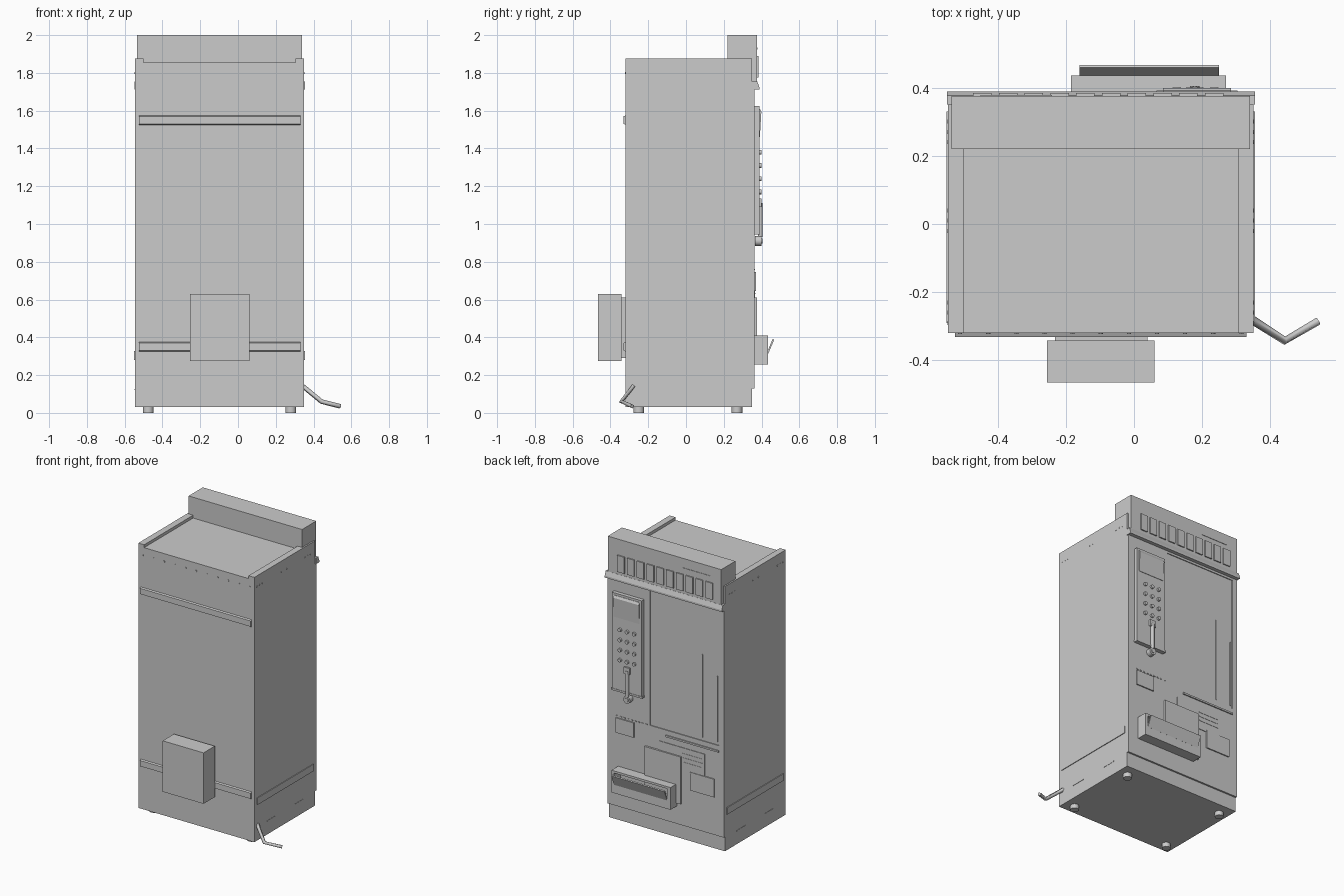
import bpy, bmesh, math
from mathutils import Vector

if "Cube" in bpy.data.objects:
    bpy.data.objects.remove(bpy.data.objects["Cube"])


def mesh_obj(name, bm):
    bmesh.ops.recalc_face_normals(bm, faces=bm.faces)
    me = bpy.data.meshes.new(name)
    bm.to_mesh(me)
    bm.free()
    ob = bpy.data.objects.new(name, me)
    bpy.context.collection.objects.link(ob)
    return ob


def box(name, x0, x1, y0, y1, z0, z1):
    bm = bmesh.new()
    bmesh.ops.create_cube(bm, size=1)
    for v in bm.verts:
        v.co = Vector(((x0 + x1) / 2 + v.co.x * (x1 - x0),
                       (y0 + y1) / 2 + v.co.y * (y1 - y0),
                       (z0 + z1) / 2 + v.co.z * (z1 - z0)))
    return mesh_obj(name, bm)


def extrude_x(name, profile, x0, x1):
    """Extrude a (y, z) profile along x."""
    bm = bmesh.new()
    face = bm.faces.new([bm.verts.new((x0, y, z)) for y, z in profile])
    out = bmesh.ops.extrude_face_region(bm, geom=[face])
    bmesh.ops.translate(bm, vec=(x1 - x0, 0, 0),
                        verts=[g for g in out["geom"] if isinstance(g, bmesh.types.BMVert)])
    return mesh_obj(name, bm)


def cyl(name, loc, r, h, axis="Z", sides=16):
    rot = {"Z": (0, 0, 0), "Y": (math.pi / 2, 0, 0), "X": (0, math.pi / 2, 0)}[axis]
    bpy.ops.mesh.primitive_cylinder_add(vertices=sides, radius=r, depth=h, location=loc, rotation=rot)
    ob = bpy.context.object
    ob.name = name
    bpy.ops.object.shade_smooth_by_angle()
    return ob


def tube(name, pts, r, res=0):
    cu = bpy.data.curves.new(name, "CURVE")
    cu.dimensions = "3D"
    cu.bevel_depth, cu.bevel_resolution, cu.use_fill_caps = r, res, True
    sp = cu.splines.new("POLY")
    sp.points.add(len(pts) - 1)
    for p, c in zip(sp.points, pts):
        p.co = (*c, 1)
    ob = bpy.data.objects.new(name, cu)
    bpy.context.collection.objects.link(ob)
    return ob


L, R = -0.545, 0.35        # cabinet sides
FY, BY, DY = -0.32, 0.35, 0.362   # plain wall, door seat, door surface

# Cabinet, raised roof rails and feet
box("cabinet", L, R, FY, BY, 0.03, 1.855)
box("roof_rail_left", L, L + 0.045, FY, BY, 1.855, 1.875)
box("roof_rail_right", R - 0.045, R, FY, BY, 1.855, 1.875)
for x in (-0.475, 0.28):
    for y in (-0.25, 0.27):
        cyl("foot", (x, y, 0.015), 0.028, 0.03)

# Header box with sloping ledge underneath
box("header", -0.535, 0.34, 0.22, 0.376, 1.855, 2.0)
box("header_panel", -0.535, 0.34, BY, 0.376, 1.74, 1.855)
extrude_x("header_ledge", [(BY, 1.755), (0.377, 1.755), (0.388, 1.725), (0.388, 1.712), (BY, 1.712)],
          L - 0.003, R + 0.005)
for i in range(10):
    x = 0.262 - i * 0.0755
    box("selection_card", x - 0.054, x, 0.376, 0.384, 1.775, 1.89)
box("header_slot", -0.45, -0.24, 0.376, 0.379, 1.925, 1.935)

# Door built as a frame around the recessed window
WX0, WX1, WZ0, WZ1 = -0.507, 0.026, 0.76, 1.697
box("door_left", WX1, R, BY, DY, WZ0, 1.72)
box("door_right", L, WX0, BY, DY, WZ0, 1.72)
box("door_top", WX0, WX1, BY, DY, WZ1, 1.72)
box("door_bottom", L, R, BY, DY, 0.13, WZ0)
box("window_pane", WX0, WX1, BY, 0.356, WZ0, WZ1)
box("window_trim_tall", -0.379, -0.374, 0.356, 0.36, 0.78, 1.36)
box("window_trim_short", -0.495, -0.49, 0.356, 0.362, 0.78, 1.24)
box("window_sill", -0.507, -0.10, DY, 0.37, 0.715, 0.727)

# Control panel with screen and keys
PX0, PX1, PY = 0.07, 0.30, 0.388
box("control_panel", PX0, PX1, DY, PY, 0.95, 1.625)
box("control_panel_lip", PX0 - 0.004, PX1 + 0.004, DY, PY + 0.003, 0.945, 0.958)
extrude_x("control_screen", [(PY, 1.46), (0.391, 1.46), (0.399, 1.595), (0.391, 1.61), (PY, 1.61)], 0.085, 0.285)
for z in (1.38, 1.31, 1.24, 1.17):
    for x in (0.125, 0.18, 0.235):
        cyl("key", (x, PY + 0.006, z), 0.0125, 0.014, "Y", 12)

# Hanging handle with round end
box("handle_top", 0.155, 0.2, PY, 0.4, 1.09, 1.135)
tube("handle_bar", [(0.178, 0.393, 1.11), (0.178, 0.393, 0.93)], 0.012, 2)
cyl("handle_end", (0.178, 0.383, 0.91), 0.026, 0.034, "Y")
cyl("handle_end_hub", (0.178, 0.394, 0.91), 0.014, 0.02, "Y")

# Flat plates on the lower door
box("delivery_plate", -0.22, 0.057, DY, 0.376, 0.28, 0.61)
box("label_plate", -0.40, -0.05, DY, 0.366, 0.51, 0.673)
for i in range(3):
    z = 0.63 - i * 0.03
    box("label_rib", -0.385, -0.23, 0.366, 0.368, z, z + 0.006)
box("small_plate_low", -0.475, -0.29, DY, 0.37, 0.394, 0.52)
box("small_plate_high", 0.145, 0.285, DY, 0.37, 0.644, 0.747)
for i in range(9):
    box("seam_tab", 0.045 + i * 0.028, 0.058 + i * 0.028, DY, 0.366, 0.756, 0.763)

# Delivery bin: open shell with a tilted flap
bx0, bx1, by1, bz0, bz1 = -0.185, 0.27, 0.435, 0.255, 0.41
box("bin_bottom", bx0, bx1, DY, by1, bz0, 0.325)
box("bin_top", bx0, bx1, DY, by1, 0.395, bz1)
box("bin_side_a", bx0, bx0 + 0.025, DY, by1, 0.325, 0.395)
box("bin_side_b", bx1 - 0.02, bx1, DY, by1, 0.325, 0.395)
extrude_x("bin_flap", [(0.428, 0.318), (0.436, 0.314), (0.467, 0.388), (0.459, 0.392)], bx0 + 0.025, bx1 - 0.02)

# Plain wall: straps, rivets and box unit
for z in (0.35, 1.55):
    extrude_x("wall_strap", [(FY, z - 0.025), (-0.331, z - 0.02), (-0.331, z + 0.02), (FY, z + 0.025)], -0.525, 0.33)
for i in range(11):
    cyl("wall_rivet", (-0.51 + i * 0.0825, FY - 0.001, 1.80), 0.006, 0.004, "Y", 8)
box("unit_mount", -0.232, 0.04, -0.341, FY, 0.29, 0.61)
box("unit_box", -0.255, 0.06, -0.465, -0.341, 0.275, 0.63)

# Side strips, slots and rivets on both sides
for s, x in ((-1, L), (1, R)):
    def side(name, t, *yz):
        a, b = sorted((x, x + s * t))
        box(name, a, b, *yz)
    side("side_strip", 0.005, -0.29, 0.33, 0.28, 0.328)
    side("side_slot", 0.002, -0.18, -0.08, 0.12, 0.126)
    side("side_slot", 0.002, 0.12, 0.22, 0.12, 0.126)
    for y in (-0.29, -0.26, -0.23, -0.02, 0.01, 0.04, 0.24, 0.27, 0.3):
        cyl("side_rivet", (x, y, 1.80), 0.006, 0.004, "X", 8)

# Power cable stub
tube("power_cable", [(0.345, -0.28, 0.14), (0.442, -0.342, 0.06), (0.54, -0.285, 0.035)], 0.013)
